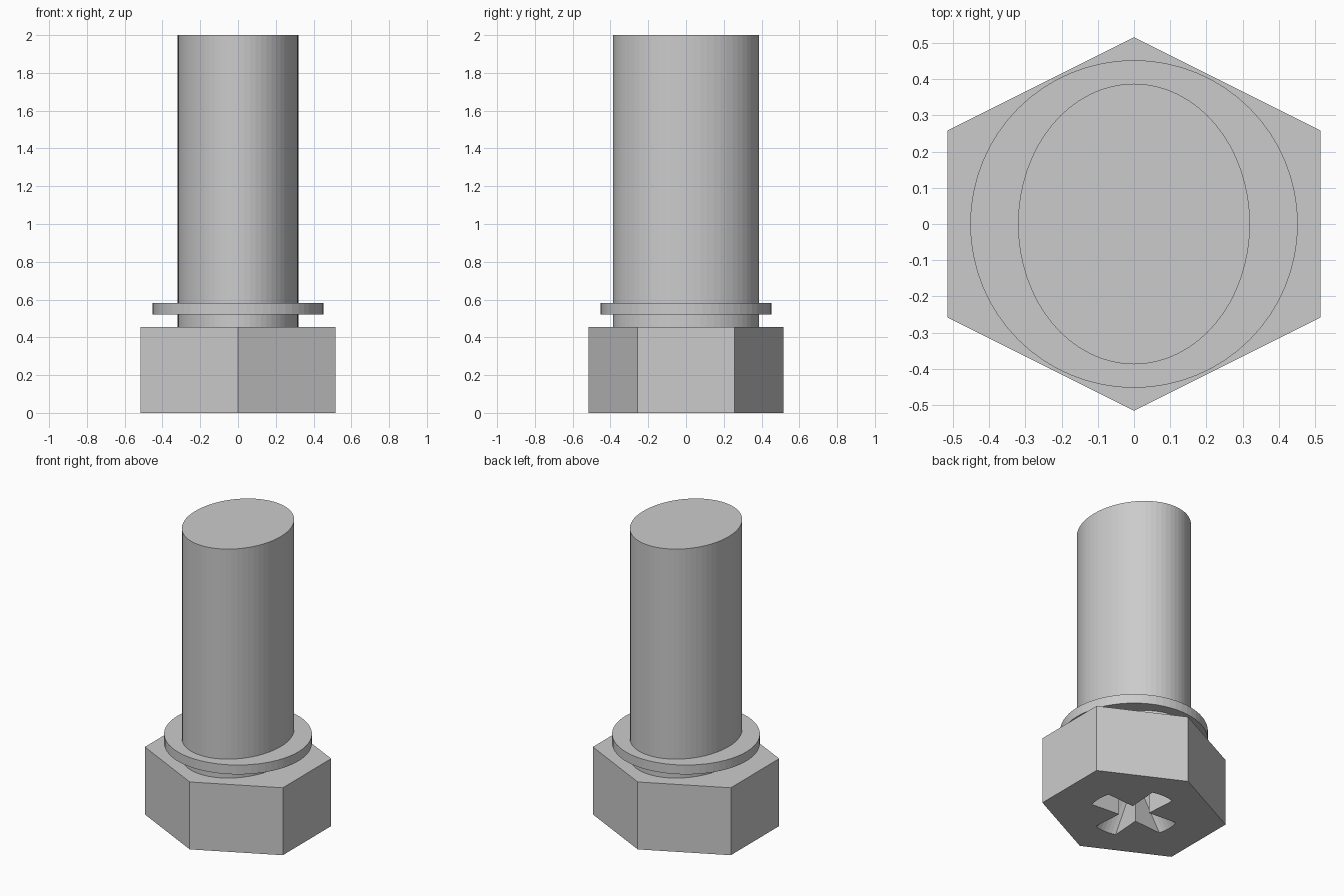
import bpy, bmesh, math

if "Cube" in bpy.data.objects:
    bpy.data.objects.remove(bpy.data.objects["Cube"])


def loft(name, rings):
    """Closed solid through matching rings of points."""
    bm = bmesh.new()
    loops = [[bm.verts.new(p) for p in ring] for ring in rings]
    bm.faces.new(loops[0])
    bm.faces.new(loops[-1])
    n = len(loops[0])
    for a, b in zip(loops, loops[1:]):
        for i in range(n):
            j = (i + 1) % n
            bm.faces.new((a[i], a[j], b[j], b[i]))
    bmesh.ops.recalc_face_normals(bm, faces=bm.faces)
    mesh = bpy.data.meshes.new(name)
    bm.to_mesh(mesh)
    bm.free()
    obj = bpy.data.objects.new(name, mesh)
    bpy.context.collection.objects.link(obj)
    return obj


def ellipse(rx, ry, z, n=64, start=0.0):
    return [(rx * math.cos(start + 2 * math.pi * i / n),
             ry * math.sin(start + 2 * math.pi * i / n), z) for i in range(n)]


def prism(name, rx, ry, z0, z1, n=64, start=0.0):
    return loft(name, [ellipse(rx, ry, z0, n, start), ellipse(rx, ry, z1, n, start)])


def cross(radius, tip_half, z, root=0.065):
    """Four-armed outline with rounded arm ends."""
    pts = []
    spread = math.asin(tip_half / radius)
    for k in range(4):
        a = k * math.pi / 2
        for s in range(7):
            t = a + spread * (s / 3 - 1)
            pts.append((radius * math.cos(t), radius * math.sin(t), z))
        c = a + math.pi / 4
        r = root * math.sqrt(2)
        pts.append((r * math.cos(c), r * math.sin(c), z))
    return pts


# Hexagonal head, stretched slightly along x
head = prism("bolt_head", 0.515 / math.cos(math.pi / 6), 0.515, 0, 0.455,
             6, math.pi / 2)

# Tapered driver recess in the underside
cutter = loft("recess_cutter", [cross(0.287, 0.08, -0.01), cross(0.115, 0.065, 0.26)])
mod = head.modifiers.new("driver_recess", "BOOLEAN")
mod.operation = "DIFFERENCE"
mod.solver = "EXACT"
mod.object = cutter
cutter.hide_render = True
cutter.hide_set(True)

# Oval shaft and round washer
prism("shaft", 0.32, 0.387, 0.44, 2.0)
prism("washer", 0.452, 0.452, 0.52, 0.583)
